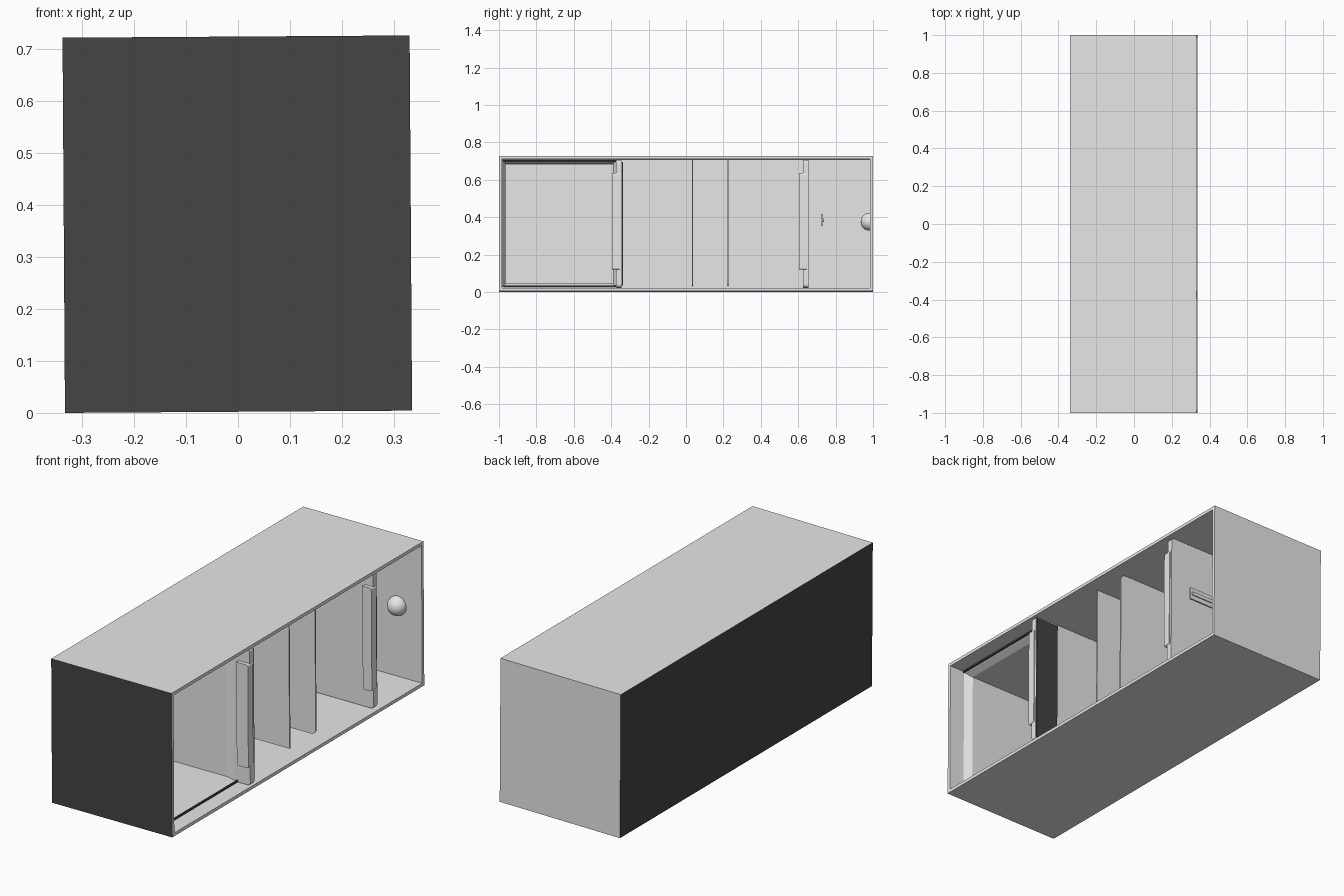
import bpy, bmesh
from mathutils import Matrix, Vector

cube = bpy.data.objects.get("Cube")
if cube:
    bpy.data.objects.remove(cube, do_unlink=True)


def material(name, value):
    m = bpy.data.materials.new(name)
    m.use_nodes = True
    colour = (value, value, value, 1)
    m.diffuse_color = colour
    m.node_tree.nodes["Principled BSDF"].inputs["Base Color"].default_value = colour
    return m


GREY = material("light grey", 0.8)
DARK = material("charcoal", 0.058)

# The whole cabinet leans very slightly
LEAN = Matrix.Translation((0.001, 0, 0.0022)) @ Matrix.Rotation(-0.0065, 4, "Y")
W, H = 0.334, 0.722          # half width and height
BACK = -0.31                 # inside of the back wall


def finish(bm, name, mats):
    bmesh.ops.transform(bm, matrix=LEAN, verts=bm.verts)
    mesh = bpy.data.meshes.new(name)
    bm.to_mesh(mesh)
    bm.free()
    for m in mats:
        mesh.materials.append(m)
    ob = bpy.data.objects.new(name, mesh)
    bpy.context.collection.objects.link(ob)
    return ob


def box_bm(lo, hi):
    lo, hi = Vector(lo), Vector(hi)
    bm = bmesh.new()
    bmesh.ops.create_cube(bm, size=1)
    place = Matrix.Translation((lo + hi) / 2) @ Matrix.Diagonal((*(hi - lo), 1))
    bmesh.ops.transform(bm, matrix=place, verts=bm.verts)
    bm.normal_update()
    return bm


def box(name, lo, hi, mat=GREY, corner=0):
    """Panel, optionally with rounded corners on its open (+x) edge."""
    bm = box_bm(lo, hi)
    if corner:
        edges = [e for e in bm.edges if all(v.co.x > hi[0] - 1e-5 for v in e.verts)
                 and abs(e.verts[0].co.y - e.verts[1].co.y) > 1e-5]
        bmesh.ops.bevel(bm, geom=edges, offset=corner, segments=4,
                        profile=0.5, affect="EDGES")
    return finish(bm, name, [mat])


def open_box(name, lo, hi, rim, slope, floor, dark_outside=False):
    """Box hollowed from its +x side, with a rim that may slope inward."""
    bm = box_bm(lo, hi)
    if dark_outside:
        for f in bm.faces:
            f.material_index = int(f.normal.x < -0.9 or f.normal.y < -0.9)
    mouth = [f for f in bm.faces if f.normal.x > 0.9]
    bmesh.ops.inset_individual(bm, faces=mouth, thickness=rim, depth=-slope)
    out = bmesh.ops.extrude_face_region(bm, geom=mouth)
    for v in out["geom"]:
        if isinstance(v, bmesh.types.BMVert):
            v.co.x = floor
    bmesh.ops.delete(bm, geom=mouth, context="FACES")
    bmesh.ops.recalc_face_normals(bm, faces=bm.faces)
    return finish(bm, name, [GREY, DARK])


# Outer cabinet, open on its left side
open_box("cabinet_shell", (-W, -1, 0), (W, 1, H), 0.023, 0, BACK, True)

# Small compartment with a chamfered inner liner
open_box("small_compartment_liner", (BACK - 0.01, -0.99, 0.015),
         (0.26, -0.365, H - 0.015), 0.037, 0.05, BACK + 0.015)
for label, z in (("lower", 0.026), ("upper", H - 0.026)):
    box(label + "_liner_seal", (0.255, -0.975, z - 0.004),
        (0.263, -0.375, z + 0.004), DARK)

# Two thick dividers, each with a raised front lip
for label, y in (("main", -0.36), ("end", 0.64)):
    box(label + "_divider", (BACK, y - 0.015, 0.02),
        (0.315 if y > 0 else 0.33, y + 0.015, H - 0.02), corner=0.015)
    box(label + "_divider_lip", (0.27, y - 0.035, 0.115),
        (0.32 if y > 0 else 0.334, y + 0.005, 0.632), corner=0.01)
box("divider_seal", (0.2, -0.345, 0.03), (0.328, -0.338, H - 0.03), DARK)

# Thin shelves
box("first_shelf", (BACK, 0.031, 0.033), (0.264, 0.038, H - 0.02))
box("second_shelf", (BACK, 0.221, 0.033), (0.276, 0.228, H - 0.02), corner=0.025)

# Control bar with its small knob
box("control_bar", (-0.05, 0.724, 0.35), (0.26, 0.733, 0.412))
box("control_knob", (0.1, 0.733, 0.372), (0.25, 0.738, 0.39))

# Round lamp on the end wall
bm = bmesh.new()
bmesh.ops.create_uvsphere(bm, u_segments=24, v_segments=16, radius=0.048)
bmesh.ops.translate(bm, verts=bm.verts, vec=(0.2, 0.982, 0.372))
bmesh.ops.bisect_plane(bm, geom=bm.verts[:] + bm.edges[:] + bm.faces[:],
                       plane_co=(0, 0.985, 0), plane_no=(0, 1, 0), clear_outer=True)
for f in bm.faces:
    f.smooth = True
finish(bm, "lamp", [GREY])
